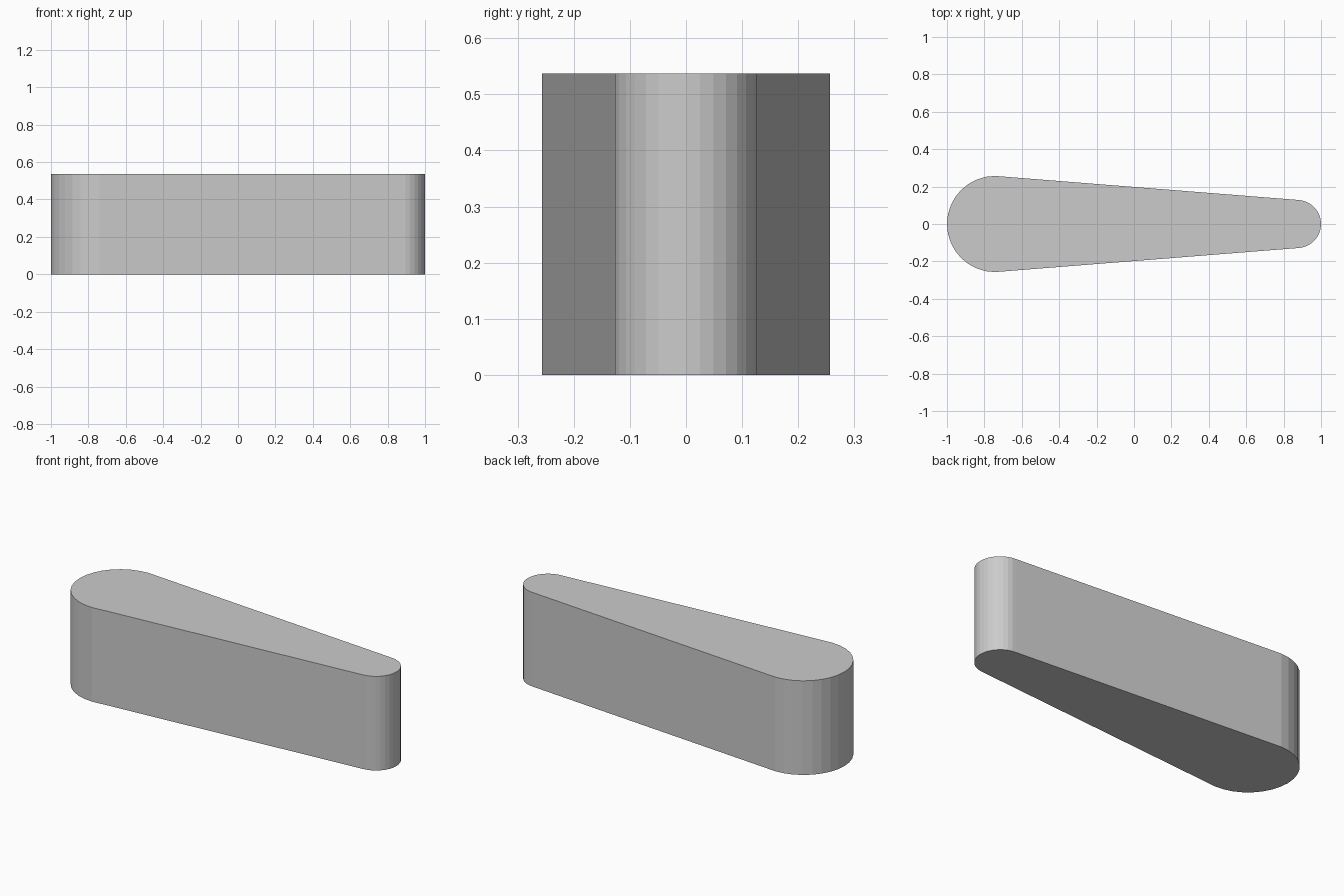
import bpy, bmesh
from math import pi, sin, cos

if "Cube" in bpy.data.objects:
    bpy.data.objects.remove(bpy.data.objects["Cube"])

HEIGHT = 0.537
BIG_R, SMALL_R = 0.257, 0.129
STEPS = 16  # facets per rounded end


def half_circle(cx, r, start):
    """Points of a half circle, counter-clockwise from the start angle."""
    return [(cx + r * cos(start + pi * i / STEPS), r * sin(start + pi * i / STEPS))
            for i in range(STEPS + 1)]


# Tapered outline: small end on the right, large end on the left
outline = half_circle(1 - SMALL_R, SMALL_R, -pi / 2) + half_circle(-1 + BIG_R, BIG_R, pi / 2)

# Extrude the outline into a solid
bm = bmesh.new()
base = bm.faces.new([bm.verts.new((x, y, 0)) for x, y in outline])
top = bmesh.ops.extrude_face_region(bm, geom=[base], use_keep_orig=True)
bmesh.ops.translate(bm, vec=(0, 0, HEIGHT),
                    verts=[v for v in top["geom"] if isinstance(v, bmesh.types.BMVert)])
bmesh.ops.recalc_face_normals(bm, faces=bm.faces)

mesh = bpy.data.meshes.new("tapered_arm")
bm.to_mesh(mesh)
bm.free()
arm = bpy.data.objects.new("tapered_arm", mesh)
bpy.context.collection.objects.link(arm)
